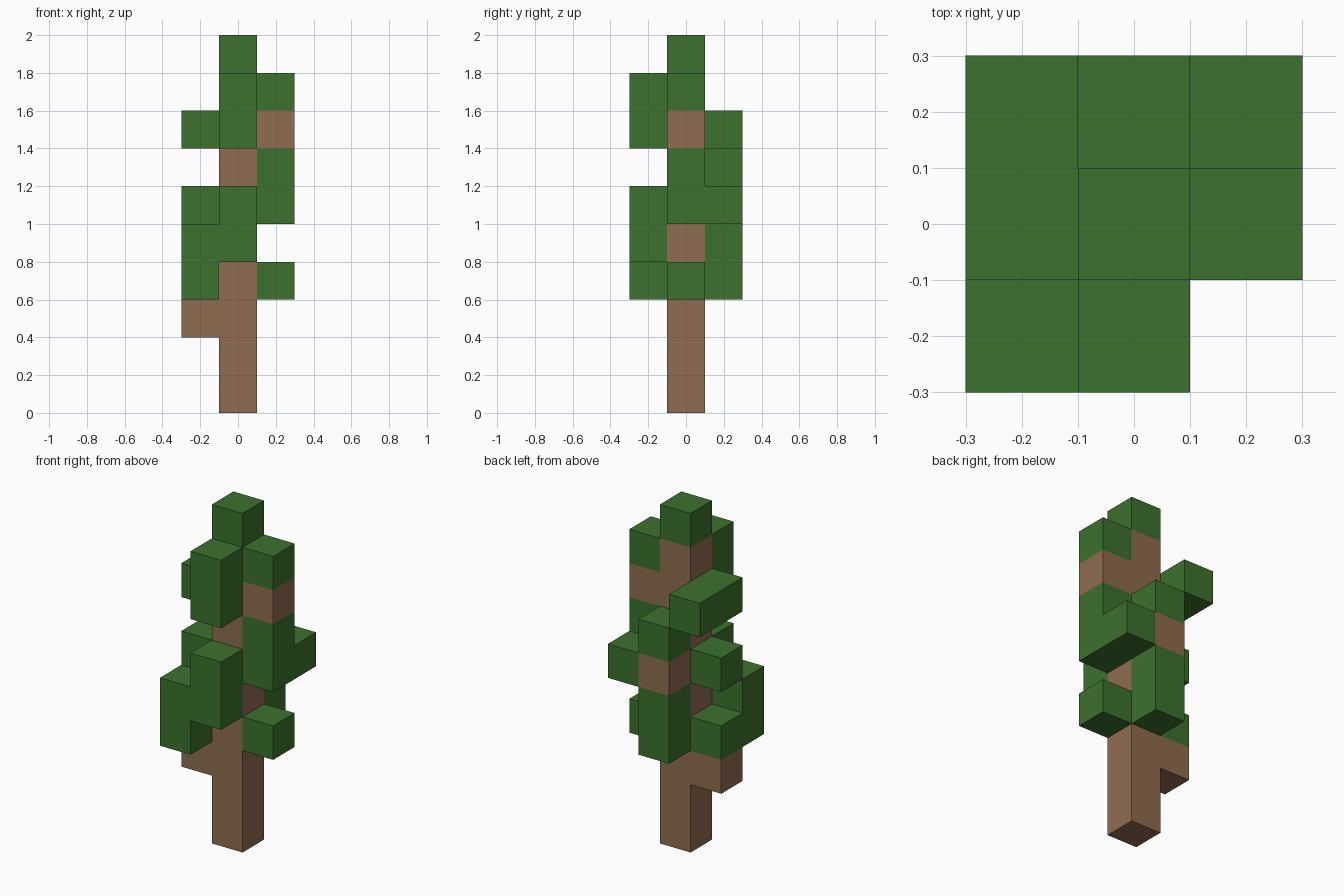
import bpy
import bmesh
from mathutils import Matrix, Vector

cube = bpy.data.objects.get("Cube")
if cube:
    bpy.data.objects.remove(cube, do_unlink=True)

UNIT = 0.2  # edge of one block


def make_material(name, rgb):
    mat = bpy.data.materials.new(name)
    mat.use_nodes = True
    color = (*rgb, 1.0)
    mat.diffuse_color = color
    mat.node_tree.nodes["Principled BSDF"].inputs["Base Color"].default_value = color
    return mat


bark = make_material("bark brown", (0.279, 0.15, 0.08))
leaf = make_material("leaf green", (0.045, 0.165, 0.027))


def block(name, mat, first, last=None):
    """Box filling every grid cell from first to last; cell (0, 0, 0) is the trunk foot."""
    lo, hi = Vector(first), Vector(last or first)
    size = (hi - lo + Vector((1, 1, 1))) * UNIT
    center = ((lo + hi) / 2 + Vector((0, 0, 0.5))) * UNIT
    bm = bmesh.new()
    bmesh.ops.create_cube(bm, size=1, matrix=Matrix.Diagonal((*size, 1)))
    mesh = bpy.data.meshes.new(name)
    bm.to_mesh(mesh)
    bm.free()
    mesh.materials.append(mat)
    obj = bpy.data.objects.new(name, mesh)
    obj.location = center
    bpy.context.collection.objects.link(obj)


# Trunk and its three branch stubs
block("trunk", bark, (0, 0, 0), (0, 0, 8))
block("branch_low_right", bark, (-1, 0, 2))
block("branch_middle_back", bark, (0, 1, 5))
block("branch_high_left", bark, (1, 0, 7))

# Treetop
block("leaf_top", leaf, (0, 0, 9))

# Leaves on the front
block("leaf_front_low", leaf, (0, -1, 4), (0, -1, 5))
block("leaf_front_high", leaf, (0, -1, 7), (0, -1, 8))

# Leaves on the right side
block("leaf_right_low", leaf, (-1, 0, 3))
block("leaf_right_front_corner", leaf, (-1, -1, 3), (-1, -1, 4))
block("leaf_right_middle", leaf, (-1, 0, 5))
block("leaf_right_high", leaf, (-1, 0, 7), (-1, 1, 7))

# Leaves on the back
block("leaf_back_low", leaf, (0, 1, 3), (0, 1, 4))
block("leaf_back_middle", leaf, (0, 1, 6))

# Leaves on the left side
block("leaf_left_low", leaf, (1, 0, 3))
block("leaf_left_middle", leaf, (1, 0, 5), (1, 0, 6))
block("leaf_left_back_corner", leaf, (1, 1, 5))
block("leaf_left_high", leaf, (1, 0, 8))
